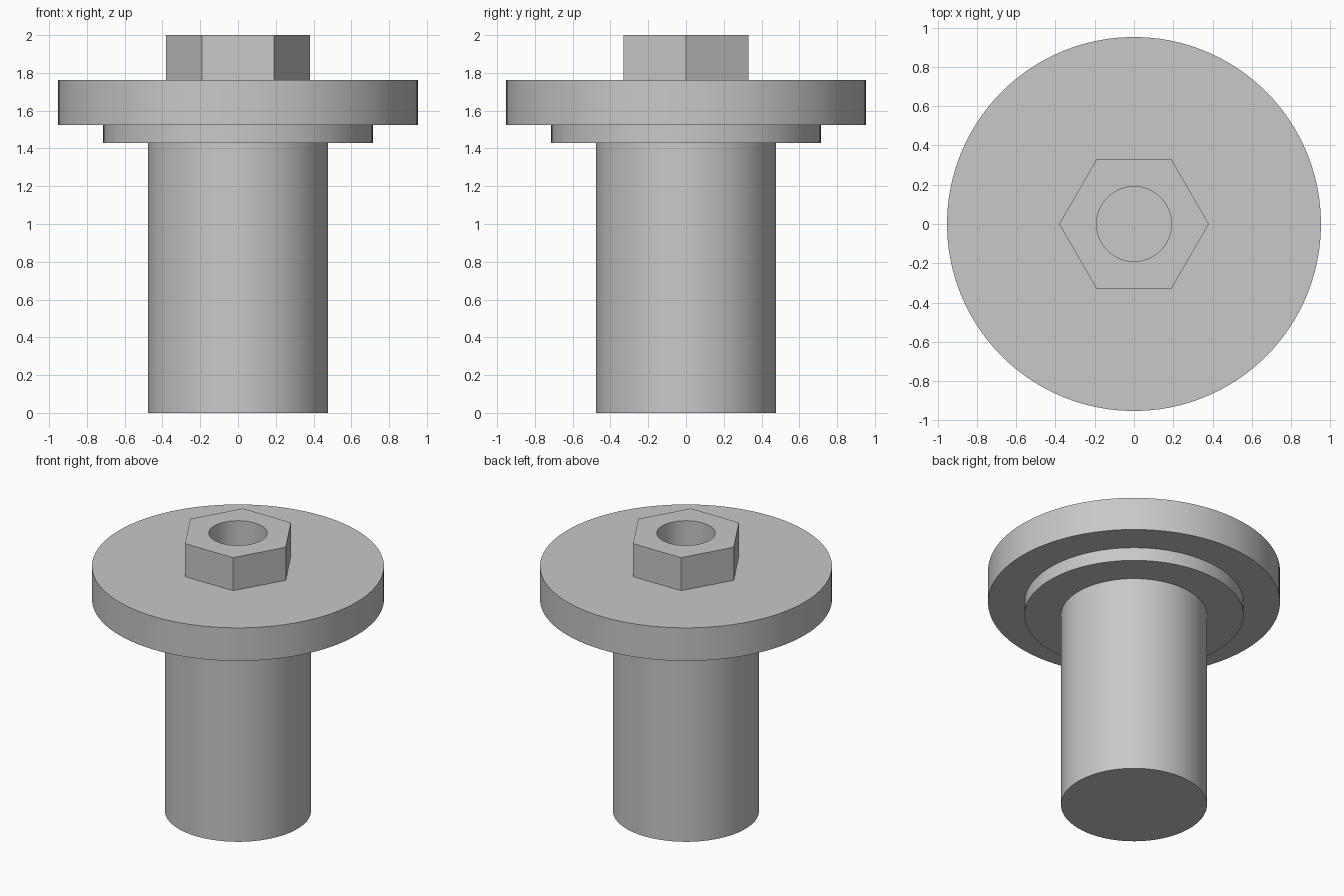
import bpy
import bmesh
from math import cos, sin, pi, radians

cube = bpy.data.objects.get("Cube")
if cube:
    bpy.data.objects.remove(cube, do_unlink=True)

SEGMENTS = 96  # divisible by six so the nut corners fall on vertices

steel = bpy.data.materials.new("plain grey steel")
grey = (0.58, 0.58, 0.58, 1)
steel.use_nodes = True
steel.diffuse_color = grey
steel.node_tree.nodes["Principled BSDF"].inputs["Base Color"].default_value = grey


def round_radius(r, angle):
    return r


def hex_radius(r, angle):
    # distance to a hexagon outline with corner radius r
    return r * cos(pi / 6) / cos(angle % (pi / 3) - pi / 6)


def lathe(name, profile, closed_ends=True):
    """Sweep (radius, height, outline) points around z, going upward outside."""
    bm = bmesh.new()
    rings = []
    for r, z, outline in profile:
        ring = []
        for i in range(SEGMENTS):
            a = 2 * pi * i / SEGMENTS
            d = outline(r, a)
            ring.append(bm.verts.new((d * cos(a), d * sin(a), z)))
        rings.append(ring)
    for low, high in zip(rings, rings[1:]):
        for i in range(SEGMENTS):
            j = (i + 1) % SEGMENTS
            bm.faces.new((low[i], low[j], high[j], high[i]))
    if closed_ends:
        bm.faces.new(rings[0][::-1])
        bm.faces.new(rings[-1])
    mesh = bpy.data.meshes.new(name)
    bm.to_mesh(mesh)
    bm.free()
    mesh.materials.append(steel)
    obj = bpy.data.objects.new(name, mesh)
    bpy.context.collection.objects.link(obj)
    bpy.ops.object.select_all(action="DESELECT")
    obj.select_set(True)
    bpy.context.view_layer.objects.active = obj
    bpy.ops.object.shade_smooth_by_angle(angle=radians(30))
    return obj


# Heights and radii follow a single unit step
U = 2 / 42
shaft_top, collar_top, flange_top, nut_top = (U * n for n in (30, 32, 37, 42))

# Shaft, collar and flange as one stepped turning
steps = [(10, 0, shaft_top), (15, shaft_top, collar_top), (20, collar_top, flange_top)]
body = [(r * U, z, round_radius) for r, low, high in steps for z in (low, high)]
lathe("flanged_shaft", body)

# Hexagonal nut: outer sides, top rim, then the bore down to the flange
lathe("hex_nut", [
    (8 * U, flange_top, hex_radius),
    (8 * U, nut_top, hex_radius),
    (4 * U, nut_top, round_radius),
    (4 * U, flange_top, round_radius),
], closed_ends=False)
